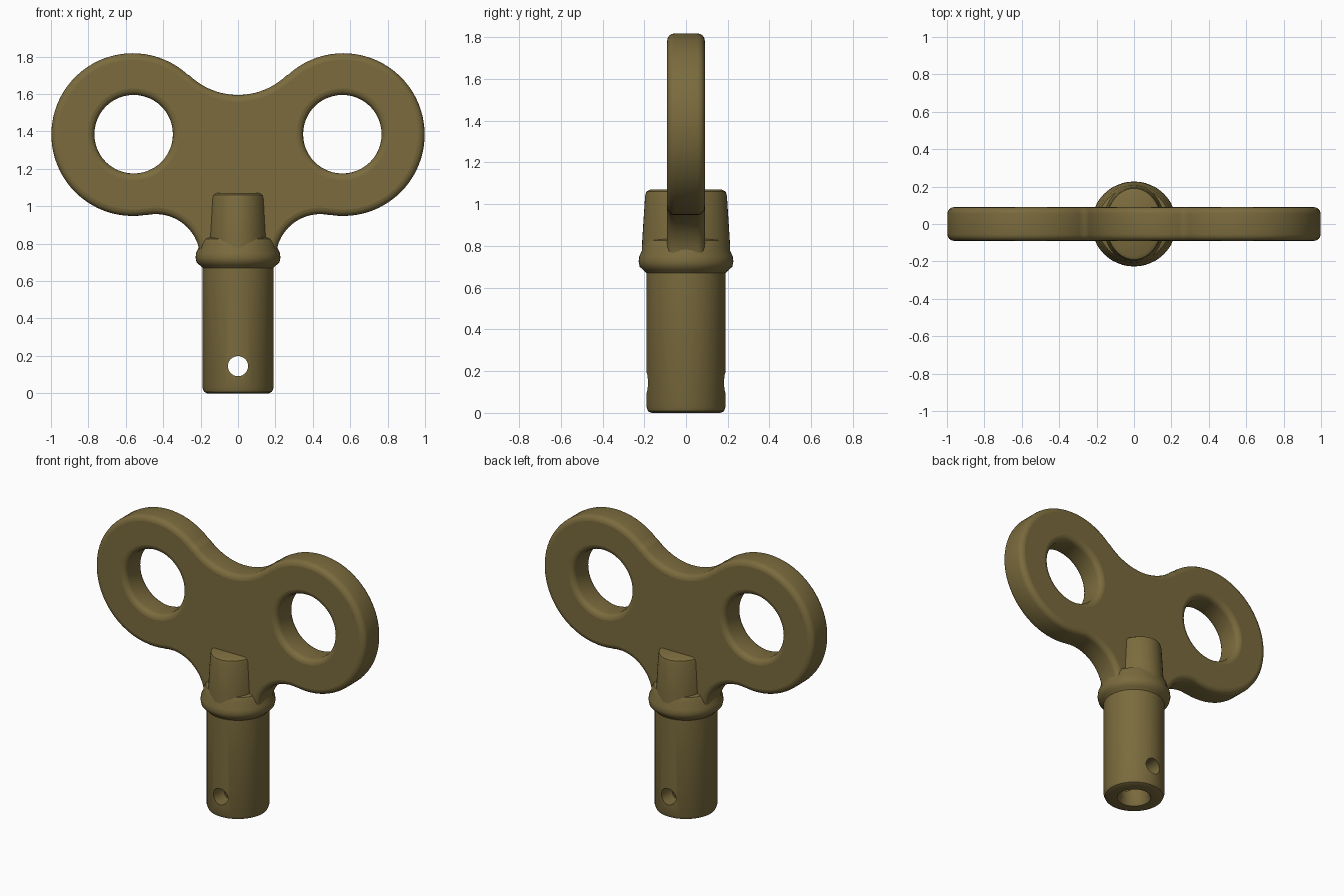
import bpy
import bmesh
from math import sin, cos, pi, radians

default = bpy.data.objects.get("Cube")
if default:
    bpy.data.objects.remove(default, do_unlink=True)

brass = bpy.data.materials.new("aged brass")
brass.use_nodes = True
COLOUR = (0.196, 0.147, 0.047, 1)
brass.diffuse_color = COLOUR
brass.node_tree.nodes["Principled BSDF"].inputs["Base Color"].default_value = COLOUR


def finish(obj, angle=40):
    """Give an object the brass material and smooth shading."""
    obj.data.materials.clear()
    obj.data.materials.append(brass)
    bpy.ops.object.select_all(action='DESELECT')
    obj.select_set(True)
    bpy.context.view_layer.objects.active = obj
    bpy.ops.object.shade_smooth_by_angle(angle=radians(angle))


def lathe(name, profile, sides=48, squash=1.0):
    """Turn a closed (radius, z) profile around the z axis."""
    bm = bmesh.new()
    rings = []
    for r, z in profile:
        if r == 0:
            rings.append([bm.verts.new((0, 0, z))] * sides)
        else:
            rings.append([bm.verts.new((r * squash * cos(2 * pi * i / sides),
                                        r * sin(2 * pi * i / sides), z))
                          for i in range(sides)])
    for low, high in zip(rings, rings[1:]):
        for i in range(sides):
            j = (i + 1) % sides
            bm.faces.new(list(dict.fromkeys((low[i], low[j], high[j], high[i]))))
    bmesh.ops.recalc_face_normals(bm, faces=bm.faces)
    mesh = bpy.data.meshes.new(name)
    bm.to_mesh(mesh)
    bm.free()
    obj = bpy.data.objects.new(name, mesh)
    bpy.context.collection.objects.link(obj)
    return obj


def arc(cx, cz, r, start, end, steps):
    """Points along an arc, angles in degrees."""
    angles = [radians(start + (end - start) * i / steps) for i in range(steps + 1)]
    return [(cx + r * cos(a), cz + r * sin(a)) for a in angles]


# Bow: two rounded lobes joined by a dipped top and flared neck
LOBE_X, LOBE_Z, LOBE_R, HOLE_R = 0.563, 1.383, 0.435, 0.21
half = arc(0, 1.97, 0.375, -90, -46, 10)
half += arc(LOBE_X, LOBE_Z, LOBE_R, 133, -99, 48)
half += arc(0.44, 0.72, 0.238, 79, 180, 14)
outline = half + [(-x, z) for x, z in reversed(half[1:])]

ROUND = 0.035
curve = bpy.data.curves.new("bow", 'CURVE')
curve.dimensions = '2D'
curve.fill_mode = 'BOTH'
curve.extrude = 0.09 - ROUND
curve.bevel_depth = ROUND
curve.bevel_resolution = 3
curve.offset = -ROUND
holes = [arc(side * 0.558, LOBE_Z + 0.002, HOLE_R, 0, 352.5, 47) for side in (-1, 1)]
for loop in [outline] + holes:
    spline = curve.splines.new('POLY')
    spline.points.add(len(loop) - 1)
    for point, (x, z) in zip(spline.points, loop):
        point.co = (x, z, 0, 1)
    spline.use_cyclic_u = True
bow = bpy.data.objects.new("bow", curve)
bpy.context.collection.objects.link(bow)
bow.rotation_euler.x = pi / 2
bpy.ops.object.select_all(action='DESELECT')
bow.select_set(True)
bpy.context.view_layer.objects.active = bow
bpy.ops.object.convert(target='MESH')
finish(bpy.context.view_layer.objects.active)

# Stem with collar and a bore in its lower end
stem = lathe("stem", [
    (0, 0.5), (0.09, 0.5), (0.09, 0.03), (0.105, 0.0), (0.165, 0.0),
    (0.182, 0.008), (0.19, 0.03), (0.19, 0.67), (0.205, 0.685),
    (0.222, 0.70), (0.227, 0.725), (0.224, 0.75), (0.212, 0.775),
    (0.208, 0.80), (0.195, 0.825), (0.17, 0.835), (0, 0.835)])

# Cross hole for the pin, from front to back
cutter = lathe("pin_hole_cutter", [(0, -0.4), (0.054, -0.4), (0.054, 0.4), (0, 0.4)], 32)
cutter.rotation_euler.x = pi / 2
cutter.location.z = 0.145
cutter.hide_render = True
cut = stem.modifiers.new("pin hole", 'BOOLEAN')
cut.object = cutter
cut.operation = 'DIFFERENCE'
cut.solver = 'EXACT'
bpy.ops.object.select_all(action='DESELECT')
stem.select_set(True)
bpy.context.view_layer.objects.active = stem
bpy.ops.object.modifier_apply(modifier=cut.name)
bpy.data.objects.remove(cutter, do_unlink=True)
finish(stem)

# Tapered clasp gripping the bow at front and back
clasp = lathe("clasp", [
    (0, 0.78), (0.212, 0.78), (0.209, 0.84), (0.196, 1.04),
    (0.19, 1.06), (0.172, 1.07), (0, 1.07)], squash=0.78)
finish(clasp)
